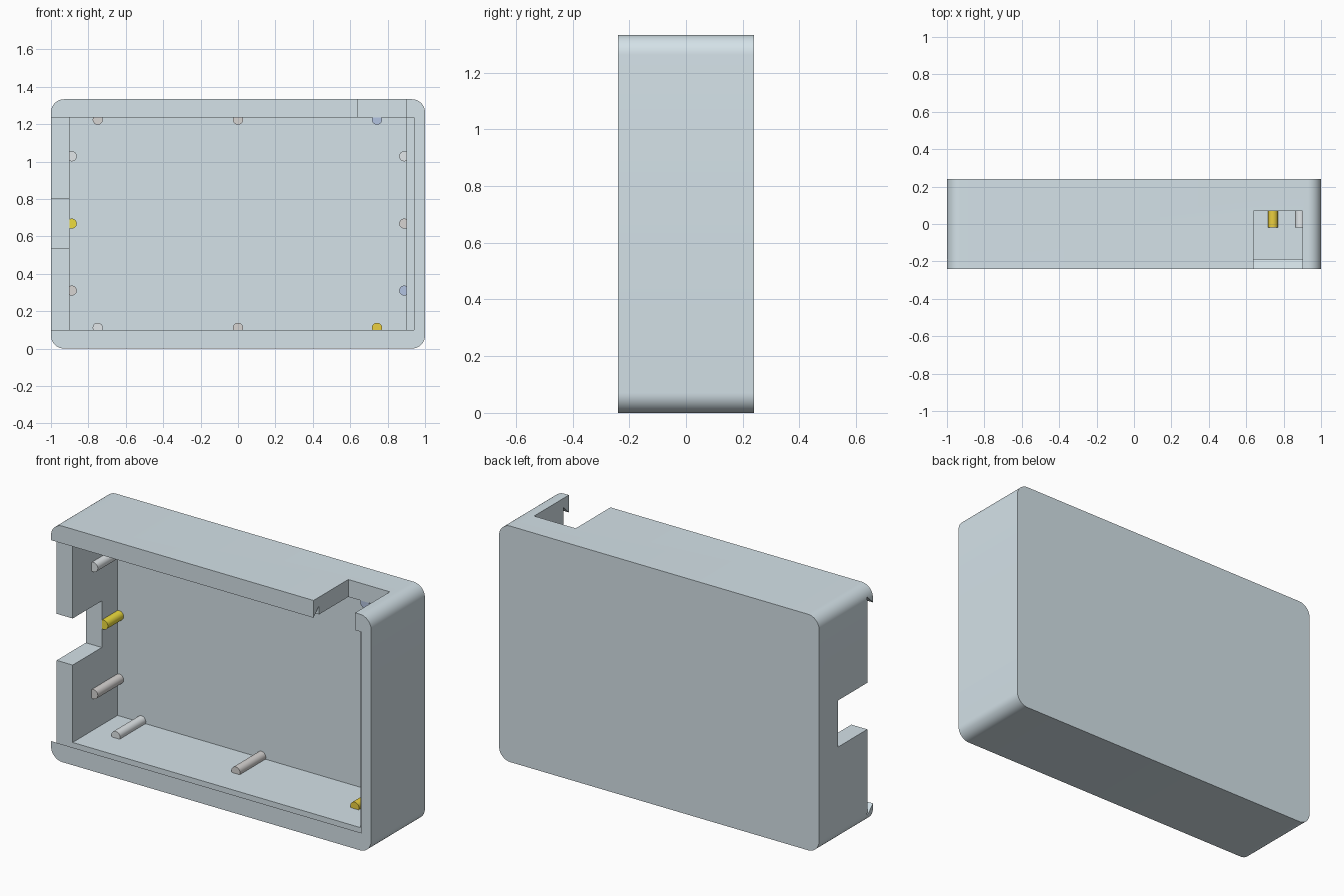
import bpy, bmesh, math
from mathutils import Vector

if "Cube" in bpy.data.objects:
    bpy.data.objects.remove(bpy.data.objects["Cube"])

W, D, H = 2.0, 0.48, 1.333          # outer size
IX, Z0, Z1 = 0.90, 0.10, 1.235      # inner side walls, inner floor and ceiling
BACK, LEDGE, CUT = 0.21, -0.19, 0.07  # depths: back panel, lid ledge, end of cutouts


def material(name, rgb):
    m = bpy.data.materials.new(name)
    m.diffuse_color = (*rgb, 1)
    m.use_nodes = True
    m.node_tree.nodes["Principled BSDF"].inputs["Base Color"].default_value = m.diffuse_color
    return m


def prism(name, pts, offset, mat=None):
    """Extrude a closed 3D outline along an offset vector."""
    bm = bmesh.new()
    face = bm.faces.new([bm.verts.new(p) for p in pts])
    res = bmesh.ops.extrude_face_region(bm, geom=[face])
    bmesh.ops.translate(bm, vec=Vector(offset),
                        verts=[g for g in res["geom"] if isinstance(g, bmesh.types.BMVert)])
    bmesh.ops.recalc_face_normals(bm, faces=bm.faces)
    me = bpy.data.meshes.new(name)
    bm.to_mesh(me)
    bm.free()
    ob = bpy.data.objects.new(name, me)
    bpy.context.collection.objects.link(ob)
    if mat:
        me.materials.append(mat)
    return ob


def block(name, x0, x1, y0, y1, z0, z1):
    return prism(name, [(x0, y0, z0), (x1, y0, z0), (x1, y0, z1), (x0, y0, z1)], (0, y1 - y0, 0))


def activate(ob):
    bpy.ops.object.select_all(action='DESELECT')
    ob.select_set(True)
    bpy.context.view_layer.objects.active = ob


def smooth(ob):
    activate(ob)
    bpy.ops.object.shade_smooth_by_angle(angle=math.radians(30))


def cut(target, cutter):
    cutter.hide_render = True
    mod = target.modifiers.new("cut", 'BOOLEAN')
    mod.operation, mod.solver, mod.object = 'DIFFERENCE', 'EXACT', cutter
    activate(target)
    bpy.ops.object.modifier_apply(modifier=mod.name)
    bpy.data.objects.remove(cutter)


colours = {
    "shell": (0.66, 0.76, 0.81), "grey": (0.68, 0.66, 0.65), "light": (0.76, 0.80, 0.82),
    "blue": (0.45, 0.55, 0.75), "yellow": (0.85, 0.72, 0.05), "orange": (0.83, 0.62, 0.05),
}
mats = {k: material(k, c) for k, c in colours.items()}

# Rounded outer shell
R, SEG = 0.07, 10
outline = []
for i, (sx, cz) in enumerate([(1, H - R), (-1, H - R), (-1, R), (1, R)]):
    for k in range(SEG + 1):
        a = math.pi / 2 * (i + k / SEG)
        outline.append((sx * (W / 2 - R) + R * math.cos(a), -D / 2, cz + R * math.sin(a)))
shell = prism("case_shell", outline, (0, D, 0), mats["shell"])

# Main cavity
cut(shell, block("cavity_cutter", -IX, IX, -0.21, BACK, Z0, Z1))

# Dovetail lid slide, open to the left
u = 0.05
lid = [(-1.1, -D / 2 - u, Z0 + u), (-1.1, LEDGE, Z0 - u),
       (-1.1, LEDGE, Z1 + u), (-1.1, -D / 2 - u, Z1 - u)]
cut(shell, prism("lid_slot_cutter", lid, (1.1 + 0.94, 0, 0)))

# Cable cutouts in the top and left walls
cut(shell, block("top_cutter", 0.64, IX, -0.3, CUT, Z1 - 0.1, 1.4))
cut(shell, block("left_cutter", -1.1, -IX + 0.1, -0.3, CUT, 0.537, 0.80))
smooth(shell)


def pin(name, x, z, ang, mat, front=-0.02):
    """Cylinder standing off the back, cut flat where it meets the wall."""
    r, sink, n = 0.027, 0.011, 20
    lim = math.pi / 2 + math.asin(sink / r)
    pts = []
    for k in range(n + 1):
        t = -lim + 2 * lim * k / n
        a, b = sink + r * math.cos(t), r * math.sin(t)   # away from / along the wall
        pts.append((x + a * math.cos(ang) - b * math.sin(ang), front,
                    z + a * math.sin(ang) + b * math.cos(ang)))
    smooth(prism(name, pts, (0, BACK - front, 0), mats[mat]))


# Support pins; those at a cutout are trimmed back to its edge
for x, top, bottom in [(-0.75, "grey", "light"), (0, "grey", "grey"), (0.743, "blue", "orange")]:
    pin("top_pin", x, Z1, -math.pi / 2, top, CUT if x > 0.5 else -0.02)
    pin("bottom_pin", x, Z0, math.pi / 2, bottom)
for z, left, right in [(0.31, "grey", "blue"), (0.668, "yellow", "grey"), (1.028, "light", "light")]:
    pin("left_pin", -IX, z, 0, left, CUT if left == "yellow" else -0.02)
    pin("right_pin", IX, z, math.pi, right)
